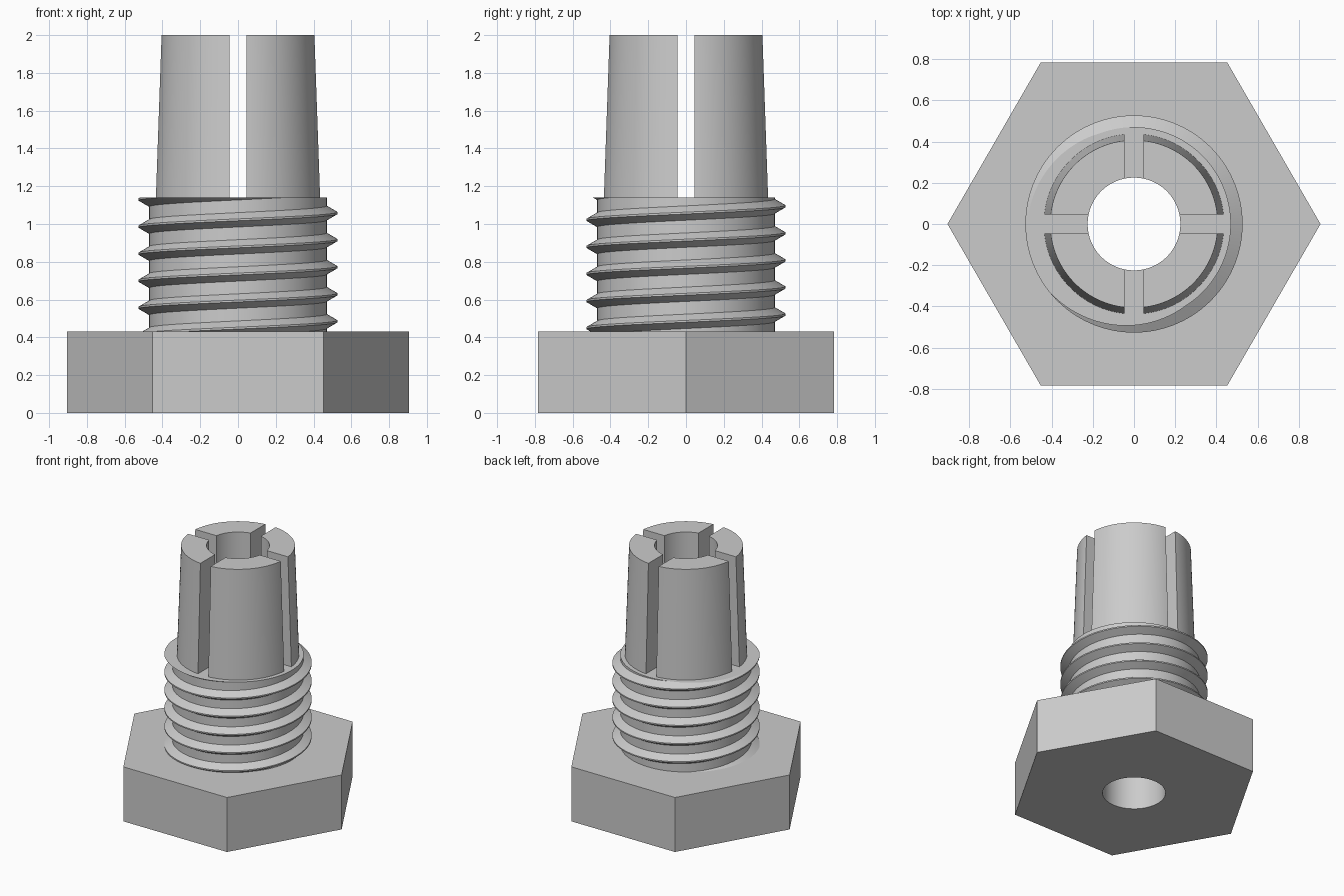
import bpy, bmesh
from math import pi, cos, sin, asin, radians
from mathutils import Vector

cube = bpy.data.objects.get("Cube")
if cube:
    bpy.data.objects.remove(cube)

SEG = 120
HEX_R, BORE, CORE, CREST = 0.905, 0.225, 0.47, 0.527
HEAD_TOP, SHANK_TOP, TOP = 0.43, 1.14, 2.0
PITCH = 0.1433

grey = bpy.data.materials.new("plain grey")
grey.use_nodes = True
colour = (0.6, 0.6, 0.6, 1)
grey.diffuse_color = colour
grey.node_tree.nodes["Principled BSDF"].inputs["Base Color"].default_value = colour


def loft(bm, rings, wrap):
    """Skin consecutive point rings with quads; wrap closes each ring."""
    rows = [[bm.verts.new(p) for p in ring] for ring in rings]
    n = len(rows[0])
    for a, b in zip(rows, rows[1:]):
        for i in range(n if wrap else n - 1):
            j = (i + 1) % n
            bm.faces.new((a[i], a[j], b[j], b[i]))
    return rows


def finish(name, bm):
    bmesh.ops.dissolve_limit(bm, angle_limit=radians(0.1), verts=bm.verts, edges=bm.edges)
    mesh = bpy.data.meshes.new(name)
    bm.to_mesh(mesh)
    bm.free()
    mesh.materials.append(grey)
    obj = bpy.data.objects.new(name, mesh)
    bpy.context.collection.objects.link(obj)
    bpy.ops.object.select_all(action='DESELECT')
    obj.select_set(True)
    bpy.context.view_layer.objects.active = obj
    bpy.ops.object.shade_smooth_by_angle(angle=radians(25))
    return obj


def polar(r, a, z):
    return Vector((r * cos(a), r * sin(a), z))


def circle(r, z):
    return [polar(r, 2 * pi * i / SEG, z) for i in range(SEG)]


def hexagon(z):
    # points spread along the six flat sides, corners on the x axis
    pts = []
    for i in range(SEG):
        a = 2 * pi * i / SEG
        pts.append(polar(HEX_R * cos(pi / 6) / cos(a % (pi / 3) - pi / 6), a, z))
    return pts


# Hexagonal head with the lower part of the bore
bm = bmesh.new()
loft(bm, [circle(BORE, HEAD_TOP), circle(BORE, 0), hexagon(0),
          hexagon(HEAD_TOP), circle(CORE, HEAD_TOP)], True)
finish("hex_head", bm)

# Shank core with the upper part of the bore
bm = bmesh.new()
loft(bm, [circle(CORE, HEAD_TOP), circle(CORE, SHANK_TOP),
          circle(BORE, SHANK_TOP), circle(BORE, HEAD_TOP)], True)
finish("shank", bm)

# Right-handed helical thread, trimmed flat at both ends of the shank
bm = bmesh.new()
section = [(CORE - 0.005, -0.041), (CREST, -0.005), (CREST, 0.005), (CORE - 0.005, 0.041)]
rings = []
for i in range(-5 * SEG, 2 * SEG):
    a = 2 * pi * i / SEG
    rings.append([polar(r, a, 1.058 + PITCH * i / SEG + dz) for r, dz in section])
loft(bm, rings, True)
for z, direction in ((SHANK_TOP, 1), (HEAD_TOP, -1)):
    cut = bmesh.ops.bisect_plane(bm, geom=bm.verts[:] + bm.edges[:] + bm.faces[:],
                                 plane_co=(0, 0, z), plane_no=(0, 0, direction), clear_outer=True)
    if direction == 1:
        edges = [e for e in cut["geom_cut"] if isinstance(e, bmesh.types.BMEdge)]
        bmesh.ops.holes_fill(bm, edges=edges, sides=0)
bmesh.ops.recalc_face_normals(bm, faces=bm.faces)
finish("thread", bm)


# Four tapered collet prongs separated by crossed slots
def quarter_arc(r, z, turn):
    gap = asin(0.045 / r)
    n = SEG // 4
    return [polar(r, turn + gap + (pi / 2 - 2 * gap) * i / n, z) for i in range(n + 1)]


for k, name in enumerate(("back_left", "back_right", "front_right", "front_left")):
    bm = bmesh.new()
    turn = k * pi / 2
    rows = loft(bm, [quarter_arc(0.437, SHANK_TOP, turn), quarter_arc(0.407, TOP, turn),
                     quarter_arc(BORE, TOP, turn), quarter_arc(BORE, SHANK_TOP, turn)], False)
    bm.faces.new([row[0] for row in reversed(rows)])
    bm.faces.new([row[-1] for row in rows])
    bmesh.ops.recalc_face_normals(bm, faces=bm.faces)
    finish(name + "_prong", bm)
